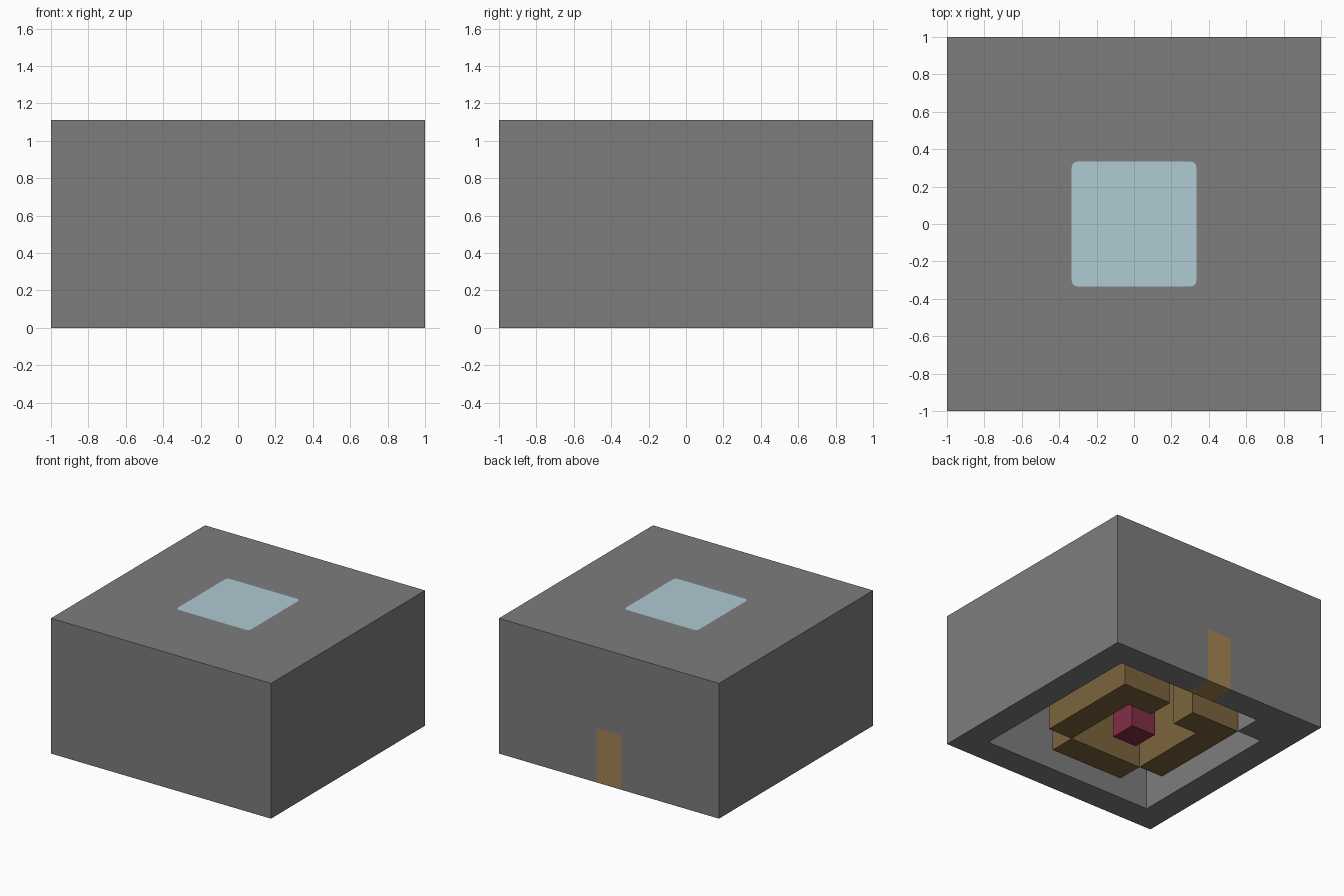
import bpy
import bmesh
from mathutils import Vector

cube = bpy.data.objects.get("Cube")
if cube:
    bpy.data.objects.remove(cube, do_unlink=True)

UNIT = 2 / 9     # edge of one building block
WALL_TOP = 4     # wall height in blocks, the roof is one more


def material(name, rgb):
    """Flat material from a 0-255 display colour."""
    linear = [((c / 255 + 0.055) / 1.055) ** 2.4 for c in rgb] + [1.0]
    mat = bpy.data.materials.new(name)
    mat.use_nodes = True
    mat.diffuse_color = linear
    bsdf = next(n for n in mat.node_tree.nodes if n.type == 'BSDF_PRINCIPLED')
    bsdf.inputs["Base Color"].default_value = linear
    return mat


def finish(name, bm, mat):
    mesh = bpy.data.meshes.new(name)
    bm.to_mesh(mesh)
    bm.free()
    mesh.materials.append(mat)
    obj = bpy.data.objects.new(name, mesh)
    bpy.context.scene.collection.objects.link(obj)
    return obj


def blocks(name, cells, mat):
    """Outer skin of a set of grid cells, without hidden inner faces."""
    bm = bmesh.new()
    axes = [Vector(v) for v in ((1, 0, 0), (0, 1, 0), (0, 0, 1))]
    for cell in cells:
        centre = Vector(cell) + Vector((0, 0, 0.5))
        for d in axes + [-a for a in axes]:
            if tuple(int(c + n) for c, n in zip(cell, d)) in cells:
                continue
            a = Vector((d.y, d.z, d.x))
            b = d.cross(a)
            ring = [centre + (d + a * s + b * t) / 2
                    for s, t in ((-1, -1), (1, -1), (1, 1), (-1, 1))]
            bm.faces.new([bm.verts.new(p * UNIT) for p in ring])
    bmesh.ops.remove_doubles(bm, verts=bm.verts, dist=0.001)
    bmesh.ops.dissolve_limit(bm, angle_limit=0.01, verts=bm.verts, edges=bm.edges)
    return finish(name, bm, mat)


def rounded_pane(name, size, z0, z1, radius, mat):
    """Square slab with rounded upright corners."""
    bm = bmesh.new()
    bmesh.ops.create_cube(bm, size=1)
    bmesh.ops.scale(bm, vec=(size, size, z1 - z0), verts=bm.verts)
    bmesh.ops.translate(bm, vec=(0, 0, (z0 + z1) / 2), verts=bm.verts)
    upright = [e for e in bm.edges
               if abs(e.verts[0].co.z - e.verts[1].co.z) > 0.001]
    bmesh.ops.bevel(bm, geom=upright, offset=radius, segments=4,
                    profile=0.5, affect='EDGES')
    return finish(name, bm, mat)


stone = material("grey stone", (125, 125, 125))
wood = material("brown wood", (124, 100, 62))
door_wood = material("light door wood", (163, 133, 85))
glass = material("pale blue glass", (175, 203, 210))
red = material("dark red", (131, 47, 71))

# Outer shell: walls with one filled inner corner, a doorway and a roof
span = range(-4, 5)
door_cells = {(0, 4, 0), (0, 4, 1)}
shell_cells = {(i, j, k) for i in span for j in span for k in range(WALL_TOP + 1)
               if k == WALL_TOP or max(abs(i), abs(j)) == 4 or (i, j) == (-3, 3)}
shell = blocks("outer_shell", shell_cells - door_cells, stone)

# Door in the back wall
blocks("door", door_cells, door_wood)

# Inner room: ring of walls with an entrance, open at the two front corners
inner = range(-2, 3)
room_cells = {(i, j, k) for i in inner for j in inner for k in range(WALL_TOP)
              if max(abs(i), abs(j)) == 2
              and (i, j) not in {(0, 2), (2, -2), (-2, -2)}}
blocks("inner_walls", room_cells, wood)

# Block in the middle of the inner room
blocks("centre_block", {(0, 0, 0)}, red)

# Skylight set flush into the roof
low, high = WALL_TOP * UNIT, (WALL_TOP + 1) * UNIT
rounded_pane("skylight", 3 * UNIT, low, high, 0.03, glass)
cutter = rounded_pane("skylight_cutter", 3 * UNIT, low - 0.1, high + 0.1, 0.03, stone)
cutter.hide_render = True
cutter.hide_viewport = True
cut = shell.modifiers.new("skylight_opening", 'BOOLEAN')
cut.operation = 'DIFFERENCE'
cut.solver = 'EXACT'
cut.object = cutter
